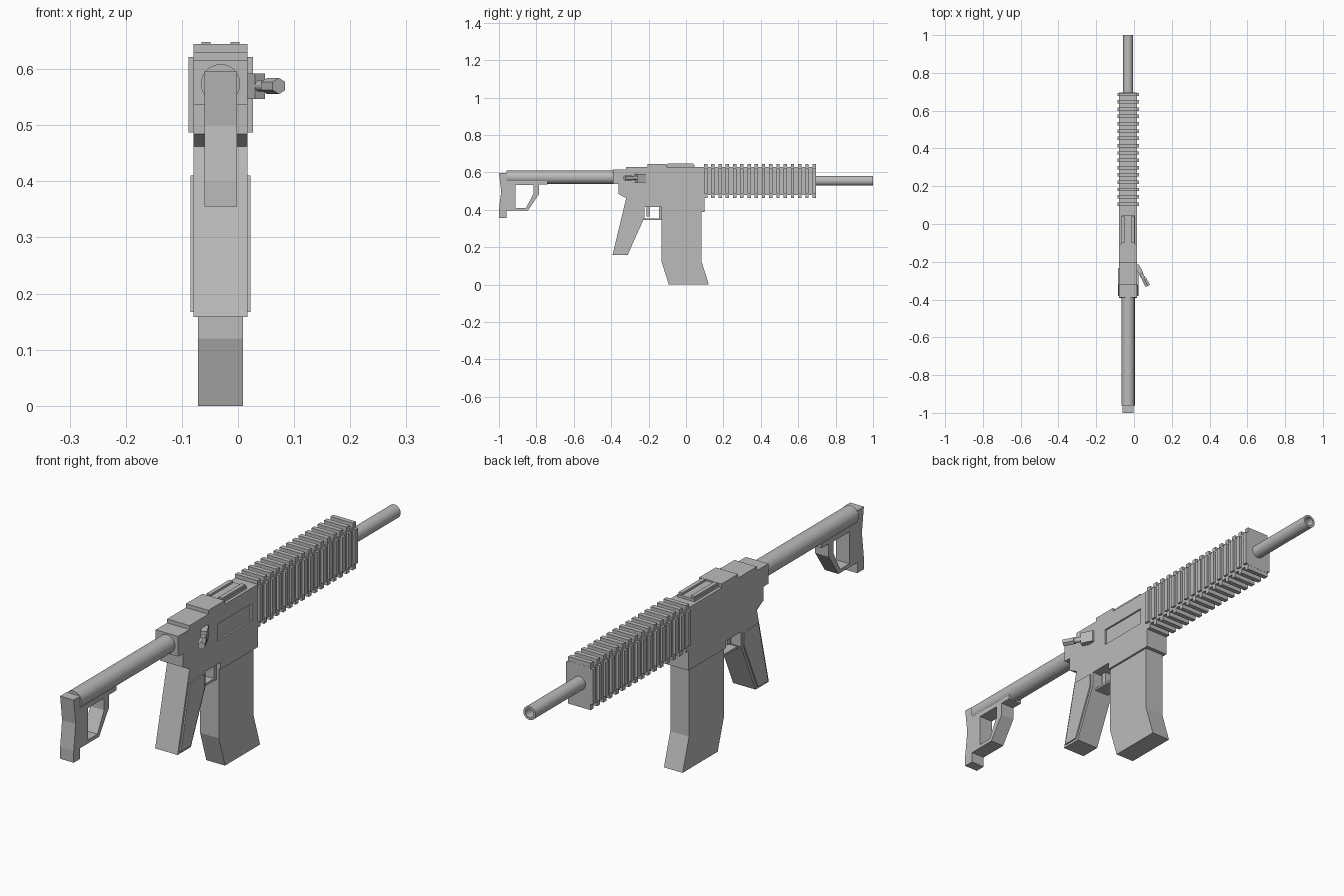
import bpy, bmesh, math
from mathutils import Vector

old = bpy.data.objects.get("Cube")
if old:
    bpy.data.objects.remove(old, do_unlink=True)

grey = bpy.data.materials.new("plain_grey")
grey.use_nodes = True
color = (0.5, 0.5, 0.5, 1)
grey.diffuse_color = color
grey.node_tree.nodes["Principled BSDF"].inputs["Base Color"].default_value = color

MID = -0.031  # side-to-side centre of the body


def finish(name, bm):
    bmesh.ops.recalc_face_normals(bm, faces=bm.faces)
    mesh = bpy.data.meshes.new(name)
    bm.to_mesh(mesh)
    bm.free()
    mesh.materials.append(grey)
    ob = bpy.data.objects.new(name, mesh)
    bpy.context.collection.objects.link(ob)
    return ob


def prism(name, profile, half, mid=MID):
    """Side profile of (y, z) points extruded across x."""
    bm = bmesh.new()
    face = bm.faces.new([bm.verts.new((mid - half, y, z)) for y, z in profile])
    out = bmesh.ops.extrude_face_region(bm, geom=[face])
    verts = [g for g in out["geom"] if isinstance(g, bmesh.types.BMVert)]
    bmesh.ops.translate(bm, verts=verts, vec=(2 * half, 0, 0))
    return finish(name, bm)


def box(name, y0, y1, z0, z1, half, mid=MID):
    return prism(name, [(y0, z0), (y1, z0), (y1, z1), (y0, z1)], half, mid)


def rod(name, start, end, radius, sides=32):
    a, b = Vector(start), Vector(end)
    bm = bmesh.new()
    bmesh.ops.create_cone(bm, cap_ends=True, segments=sides, radius1=radius,
                          radius2=radius, depth=(b - a).length)
    turn = (b - a).to_track_quat('Z', 'Y').to_matrix().to_4x4()
    bmesh.ops.transform(bm, matrix=turn, verts=bm.verts)
    bmesh.ops.translate(bm, vec=(a + b) / 2, verts=bm.verts)
    return finish(name, bm)


def select_only(ob):
    bpy.ops.object.select_all(action='DESELECT')
    ob.select_set(True)
    bpy.context.view_layer.objects.active = ob


def cut(ob, cutter):
    cutter.hide_render = True
    mod = ob.modifiers.new("cut", 'BOOLEAN')
    mod.operation = 'DIFFERENCE'
    mod.solver = 'EXACT'
    mod.object = cutter
    select_only(ob)
    bpy.ops.object.modifier_apply(modifier=mod.name)
    bpy.data.objects.remove(cutter, do_unlink=True)


def smooth(ob):
    select_only(ob)
    bpy.ops.object.shade_smooth_by_angle(angle=math.radians(35))


# Receiver with stepped top and a shallow side port
receiver = prism("receiver", [
    (-0.39, 0.615), (-0.39, 0.537), (-0.36, 0.537), (-0.36, 0.484),
    (-0.32, 0.462), (-0.32, 0.415), (-0.13, 0.415), (-0.13, 0.388),
    (0.098, 0.388), (0.098, 0.63), (-0.105, 0.63), (-0.105, 0.645),
    (-0.205, 0.645), (-0.205, 0.63), (-0.32, 0.63), (-0.32, 0.615)], 0.048)
# keep the lower rear corner in line with the sloping grip
for v in receiver.data.vertices:
    if v.co.y < -0.31 and v.co.z < 0.42:
        v.co.y = -0.33
cut(receiver, box("port_cutter", -0.15, 0.06, 0.505, 0.57, 0.01, 0.02))

# Top cover with two rails
box("top_cover", -0.105, 0.045, 0.625, 0.64, 0.036)
for side in (-1, 1):
    box("top_rail", -0.1, 0.04, 0.635, 0.648, 0.008, MID + side * 0.026)

# Ribbed handguard
box("handguard_core", 0.09, 0.695, 0.48, 0.628, 0.048)
for i in range(16):
    y = 0.105 + i * 0.0387
    box("rib_vertical", y - 0.009, y + 0.009, 0.463, 0.645, 0.048)
    box("rib_side", y - 0.009, y + 0.009, 0.487, 0.622, 0.0575)

# Hollow barrel
barrel = rod("barrel", (MID, 0.68, 0.555), (MID, 1, 0.555), 0.026)
cut(barrel, rod("bore_cutter", (MID, 0.9, 0.555), (MID, 1.1, 0.555), 0.017))
smooth(barrel)

# Rear tube and open stock
smooth(rod("stock_tube", (MID, -0.96, 0.574), (MID, -0.38, 0.574), 0.035))
stock = prism("stock", [
    (-1, 0.597), (-0.988, 0.5), (-1, 0.4), (-1, 0.355), (-0.96, 0.355),
    (-0.96, 0.396), (-0.845, 0.396), (-0.785, 0.485), (-0.785, 0.535),
    (-0.74, 0.535), (-0.74, 0.553), (-0.96, 0.553), (-0.96, 0.597)], 0.029)
cut(stock, prism("stock_hole_cutter", [
    (-0.912, 0.41), (-0.855, 0.41), (-0.815, 0.487), (-0.815, 0.533),
    (-0.912, 0.533)], 0.1))

# Grip with raised side panels
prism("grip", [(-0.32, 0.462), (-0.393, 0.158), (-0.312, 0.158),
               (-0.222, 0.36), (-0.222, 0.43)], 0.048)
prism("grip_panel", [(-0.323, 0.41), (-0.381, 0.167), (-0.319, 0.167),
                     (-0.234, 0.36), (-0.234, 0.41)], 0.0535)

# Magazine
prism("magazine", [(-0.13, 0.4), (-0.13, 0.12), (-0.092, 0), (0.122, 0),
                   (0.083, 0.125), (0.083, 0.4)], 0.04)

# Trigger and guard
box("trigger", -0.212, -0.192, 0.365, 0.42, 0.012)
box("guard_bottom", -0.23, -0.135, 0.345, 0.353, 0.03)
box("guard_front", -0.144, -0.128, 0.345, 0.42, 0.03)

# Angled bolt handle
bm = bmesh.new()
base = [(0.01, -0.215), (0.026, -0.215), (0.048, -0.258), (0.03, -0.272),
        (0.01, -0.235)]
face = bm.faces.new([bm.verts.new((x, y, 0.547)) for x, y in base])
out = bmesh.ops.extrude_face_region(bm, geom=[face])
bmesh.ops.translate(bm, vec=(0, 0, 0.045), verts=[
    g for g in out["geom"] if isinstance(g, bmesh.types.BMVert)])
finish("handle_base", bm)
smooth(rod("handle_neck", (0.03, -0.25, 0.57), (0.054, -0.295, 0.57), 0.01, 16))
rod("handle_knob", (0.052, -0.288, 0.57), (0.073, -0.328, 0.57), 0.0145, 6)
